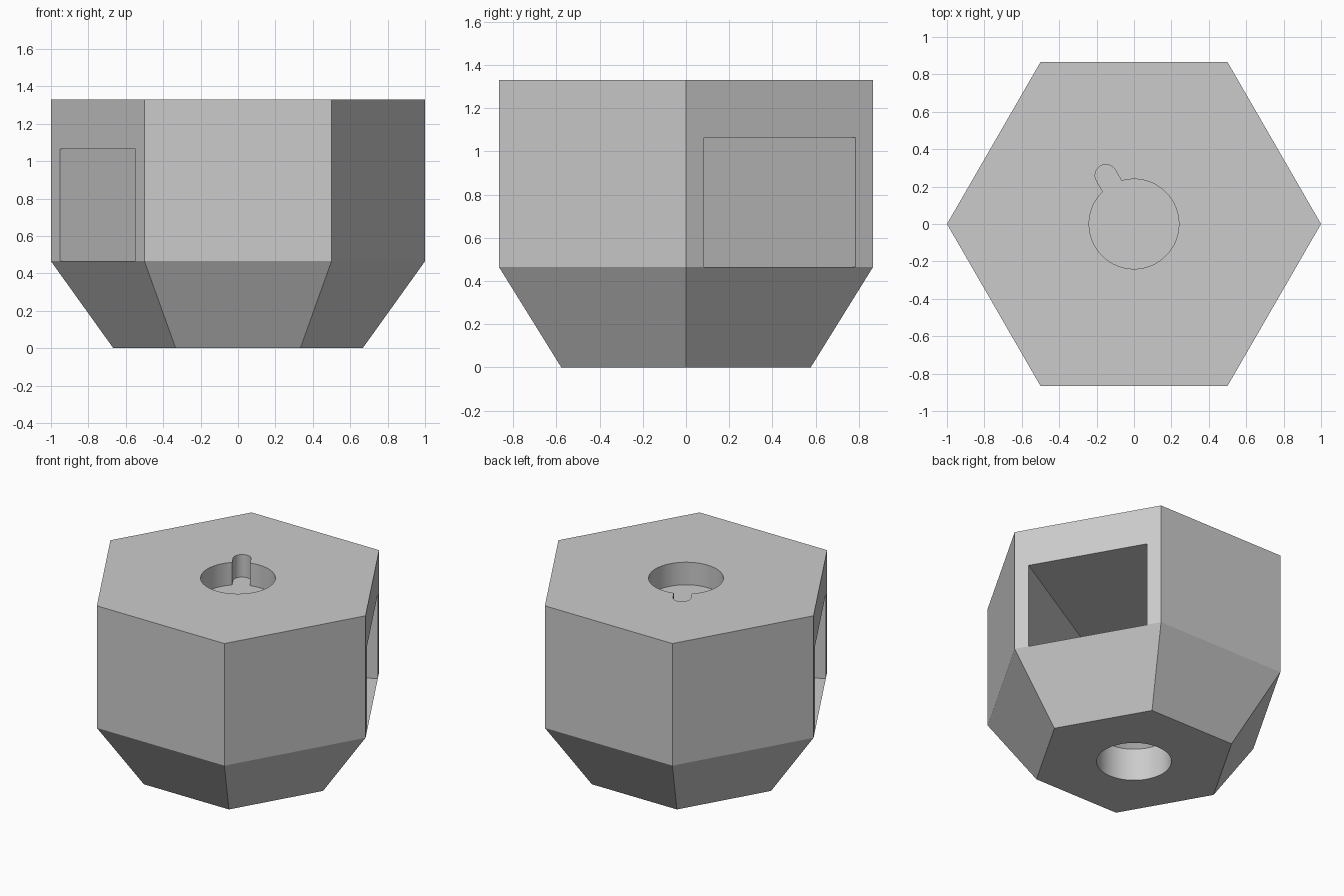
import bpy
import bmesh
from math import sin, cos, pi, radians, sqrt

default = bpy.data.objects.get("Cube")
if default:
    bpy.data.objects.remove(default, do_unlink=True)

HEIGHT = 1.33
SHOULDER = 0.465
TUNNEL_TOP = 1.065
HOLE_R = 0.24
KEY_R = 0.058
KEY_ANGLE = radians(120)

grey = bpy.data.materials.new("plain grey")
grey.use_nodes = True
grey.diffuse_color = (0.6, 0.6, 0.6, 1)
grey.node_tree.nodes["Principled BSDF"].inputs["Base Color"].default_value = (0.6, 0.6, 0.6, 1)


def circle(radius, sides):
    return [(radius * cos(2 * pi * i / sides), radius * sin(2 * pi * i / sides))
            for i in range(sides)]


def loft(name, sections):
    """Closed solid through (outline, z) sections with equal point counts."""
    bm = bmesh.new()
    rings = [[bm.verts.new((x, y, z)) for x, y in outline] for outline, z in sections]
    for low, high in zip(rings, rings[1:]):
        n = len(low)
        for i in range(n):
            j = (i + 1) % n
            bm.faces.new((low[i], low[j], high[j], high[i]))
    bm.faces.new(rings[0][::-1])
    bm.faces.new(rings[-1])
    bmesh.ops.recalc_face_normals(bm, faces=bm.faces)
    mesh = bpy.data.meshes.new(name)
    bm.to_mesh(mesh)
    bm.free()
    mesh.materials.append(grey)
    obj = bpy.data.objects.new(name, mesh)
    bpy.context.collection.objects.link(obj)
    return obj


def cut(target, cutter):
    cutter.hide_render = True
    bpy.context.view_layer.objects.active = target
    mod = target.modifiers.new("cut", 'BOOLEAN')
    mod.operation = 'DIFFERENCE'
    mod.solver = 'EXACT'
    mod.object = cutter
    bpy.ops.object.modifier_apply(modifier=mod.name)
    bpy.data.objects.remove(cutter, do_unlink=True)


# Hexagonal block tapering towards its foot
body = loft("hexagonal_body", [(circle(2 / 3, 6), 0),
                               (circle(1, 6), SHOULDER),
                               (circle(1, 6), HEIGHT)])

# Rectangular tunnel through two opposite faces
half = 0.405
tunnel = loft("tunnel_cutter", [
    ([(-1.2, -half), (1.2, -half), (1.2, half), (-1.2, half)], z)
    for z in (SHOULDER, TUNNEL_TOP)])
tunnel.rotation_euler.z = radians(30)
cut(body, tunnel)

# Keyed socket in the top: a circle joined to a round-ended slot
spread = math_half = sqrt(HOLE_R ** 2 - KEY_R ** 2)
opening = pi / 2 - pi / 2 + abs(pi / 2 - pi / 2)
from math import asin, atan2
opening = asin(KEY_R / HOLE_R)
outline = []
for i in range(65):
    a = opening + (2 * pi - 2 * opening) * i / 64
    outline.append((HOLE_R * cos(a), HOLE_R * sin(a)))
for i in range(17):
    a = -pi / 2 + pi * i / 16
    outline.append((0.3 + KEY_R * cos(a), KEY_R * sin(a)))
socket = loft("socket_cutter", [(outline, HEIGHT - 0.16), (outline, HEIGHT + 0.1)])
socket.rotation_euler.z = KEY_ANGLE
cut(body, socket)

# Round hole in the foot with a conical end
hole = loft("foot_hole_cutter", [(circle(HOLE_R, 64), -0.1),
                                 (circle(HOLE_R, 64), 0.23),
                                 (circle(0.03, 64), 0.43)])
cut(body, hole)

# Smooth round walls, sharp block edges
bpy.ops.object.select_all(action='DESELECT')
body.select_set(True)
bpy.context.view_layer.objects.active = body
bpy.ops.object.shade_smooth_by_angle(angle=radians(25))
